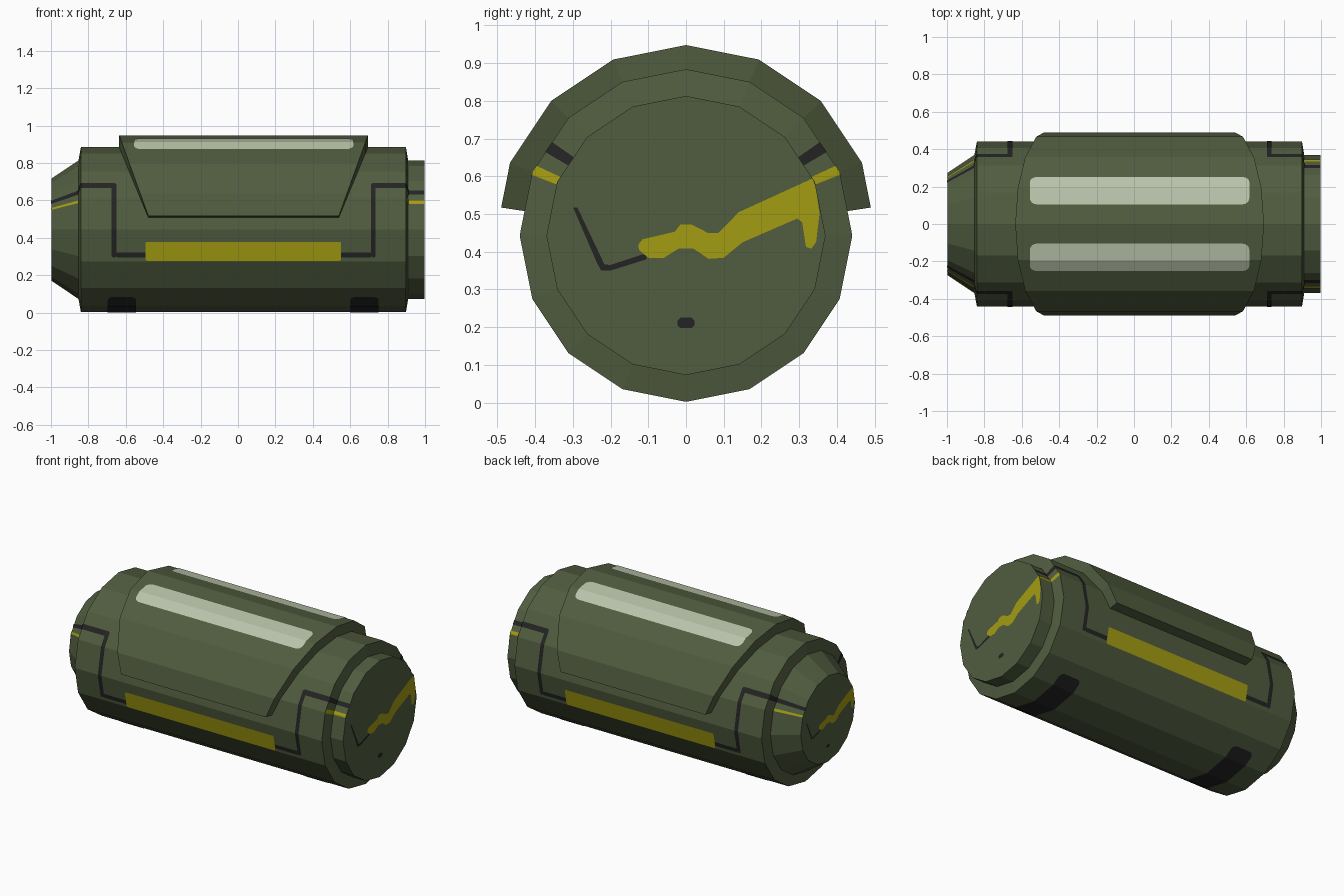
import bpy, bmesh, math
from mathutils import Vector

if "Cube" in bpy.data.objects:
    bpy.data.objects.remove(bpy.data.objects["Cube"])

ZC = 0.443          # height of the long axis
STEP = 22.5         # 16-sided section
R_BODY, R_SHELL = 0.441, 0.505


def material(name, rgb):
    m = bpy.data.materials.new(name)
    m.diffuse_color = (*rgb, 1)
    m.use_nodes = True
    m.node_tree.nodes["Principled BSDF"].inputs["Base Color"].default_value = m.diffuse_color
    return m


GREEN = material("olive green", (0.082, 0.108, 0.050))
YELLOW = material("mustard yellow", (0.370, 0.335, 0.006))
BLACK = material("charcoal", (0.017, 0.017, 0.018))
PALE = material("pale panel", (0.485, 0.546, 0.402))


def finish(bm, name, mat):
    me = bpy.data.meshes.new(name)
    bm.to_mesh(me)
    bm.free()
    me.materials.append(mat)
    ob = bpy.data.objects.new(name, me)
    bpy.context.collection.objects.link(ob)
    return ob


def on_section(x, deg, r):
    """Point on the 16-gon section; angle runs from the top towards the front."""
    half = math.radians(STEP / 2)
    rho = r * math.cos(half) / math.cos(math.radians(deg % STEP) - half)
    a = math.radians(deg)
    return Vector((x, -rho * math.sin(a), ZC + rho * math.cos(a)))


# Main canister: one lathed profile with stepped right cap and tapered left cap
PROFILE = [(-0.998, 0.273), (-0.853, 0.37), (-0.84, R_BODY),
           (0.898, R_BODY), (0.91, 0.37), (0.998, 0.37)]
CONE, RIM_L, TUBE, RIM_R, CAP = list(zip(PROFILE, PROFILE[1:]))
bm = bmesh.new()
rings = [[bm.verts.new(on_section(x, i * STEP, r)) for i in range(16)] for x, r in PROFILE]
for a, b in zip(rings, rings[1:]):
    for i in range(16):
        j = (i + 1) % 16
        bm.faces.new((a[i], a[j], b[j], b[i]))
bm.faces.new(rings[0])
bm.faces.new(rings[-1])
bmesh.ops.recalc_face_normals(bm, faces=bm.faces)
finish(bm, "canister_body", GREEN)

# Upper cover: thick shell with ends that slant inwards as it goes down
bm = bmesh.new()
ribs = []
for t in [-81.4, -67.5, -45, -22.5, 0, 22.5, 45, 67.5, 81.4]:
    half = 0.665 - (0.948 - on_section(0, t, R_SHELL).z) * 0.361
    ribs.append([bm.verts.new(on_section(0.03 + s * half, t, r))
                 for s, r in ((-1, R_SHELL), (1, R_SHELL), (1, 0.437), (-1, 0.437))])
for a, b in zip(ribs, ribs[1:]):
    for i in range(4):
        j = (i + 1) % 4
        bm.faces.new((a[i], a[j], b[j], b[i]))
bm.faces.new(ribs[0])
bm.faces.new(ribs[-1])
bmesh.ops.recalc_face_normals(bm, faces=bm.faces)
finish(bm, "upper_cover", GREEN)


def rect(x0, x1, t0, t1, rx=0.0, rt=0.0):
    """Rectangle in (x, angle), optionally with rounded corners."""
    if not rx:
        return [(x0, t0), (x1, t0), (x1, t1), (x0, t1)]
    pts = []
    corners = ((x1 - rx, t1 - rt), (x0 + rx, t1 - rt), (x0 + rx, t0 + rt), (x1 - rx, t0 + rt))
    for q, (cx, ct) in enumerate(corners):
        for k in range(5):
            a = math.pi / 2 * (q + k / 4)
            pts.append((cx + rx * math.cos(a), ct + rt * math.sin(a)))
    return pts


def decal(name, outlines, mat, both=True, lift=0.003):
    """Wrap flat outlines onto profile segments, folding them at the facet edges."""
    bm = bmesh.new()
    for seg, outline in outlines:
        (xa, ra), (xb, rb) = seg
        n = Vector((ra - rb, xb - xa)).normalized() * lift
        for side in ((1, -1) if both else (1,)):
            tmp = bmesh.new()
            tmp.faces.new([tmp.verts.new((x, t, 0)) for x, t in outline])
            for k in range(1, 16):
                bmesh.ops.bisect_plane(tmp, geom=tmp.verts[:] + tmp.edges[:] + tmp.faces[:],
                                       plane_co=(0, k * STEP, 0), plane_no=(0, 1, 0))
            for f in tmp.faces:
                pts = []
                for v in f.verts:
                    r = ra + (rb - ra) * (v.co.x - xa) / (xb - xa)
                    p = on_section(v.co.x + n.x, v.co.y, r + n.y)
                    p.y *= side
                    pts.append(p)
                face = bm.faces.new([bm.verts.new(p) for p in pts])
                face.normal_update()
                c = face.calc_center_median()
                if face.normal.dot(Vector((n.x * 300, c.y, c.z - ZC))) < 0:
                    face.normal_flip()
            tmp.free()
    bmesh.ops.remove_doubles(bm, verts=bm.verts, dist=1e-5)
    return finish(bm, name, mat)


# Pale light panels on the cover
SHELL = ((-1, R_SHELL), (1, R_SHELL))
decal("top_light_panels", [(SHELL, rect(-0.557, 0.617, 12.2, 30.2, 0.035, 4))], PALE)

# Yellow side bars and the yellow pinstripes at both ends
decal("side_bars", [(TUBE, rect(-0.495, 0.552, 98.5, 112, 0.01, 1.2))], YELLOW)
decal("end_pinstripes", [(RIM_R, rect(0.898, 0.91, 65, 68.5)),
                         (CAP, rect(0.91, 0.998, 65, 68.5)),
                         (CONE, rect(-0.998, -0.853, 65, 67.5))], YELLOW)

# Dark grooves stepping from the side bars up and out over both ends
T0, T1 = 55.1, 59.3
decal("side_grooves", [
    (TUBE, rect(0.552, 0.711, 106.2, 109.7)), (TUBE, rect(-0.65, -0.495, 106.2, 109.7)),
    (TUBE, rect(0.711, 0.736, T0, 109.7, 0.012, 1.6)), (TUBE, rect(-0.676, -0.65, T0, 109.7, 0.012, 1.6)),
    (TUBE, rect(0.725, 0.898, T0, T1)), (TUBE, rect(-0.84, -0.665, T0, T1)),
    (RIM_R, rect(0.898, 0.91, T0, T1)), (RIM_L, rect(-0.853, -0.84, T0, T1)),
    (CAP, rect(0.91, 0.998, T0, T1)), (CONE, rect(-0.998, -0.853, T0, T1))], BLACK)

# Dark rubber pads underneath
decal("bottom_pads", [(TUBE, rect(x, x + 0.152, 146, 214, 0.03, 4)) for x in (-0.697, 0.6)],
      BLACK, both=False, lift=0.002)

# Markings on the two end faces (y, z), turned half round and shrunk on the left
STREAK = [(-0.126, 0.42), (-0.115, 0.433), (-0.03, 0.453), (-0.015, 0.472), (0.015, 0.472),
          (0.06, 0.449), (0.085, 0.449), (0.14, 0.505), (0.335, 0.594), (0.345, 0.568),
          (0.354, 0.50), (0.345, 0.425), (0.332, 0.408), (0.318, 0.413), (0.308, 0.478),
          (0.295, 0.488), (0.15, 0.425), (0.10, 0.384), (0.06, 0.381), (0.02, 0.408),
          (-0.02, 0.408), (-0.06, 0.383), (-0.10, 0.384), (-0.125, 0.405)]
SCRATCH = [(-0.299, 0.517), (-0.288, 0.517), (-0.216, 0.366), (-0.20, 0.365), (-0.105, 0.396),
           (-0.105, 0.380), (-0.20, 0.350), (-0.225, 0.350), (-0.236, 0.37)]
DOT = [(-0.022, 0.204), (-0.015, 0.198), (0.015, 0.198), (0.022, 0.204),
       (0.022, 0.218), (0.015, 0.225), (-0.015, 0.225), (-0.022, 0.218)]


def end_mark(name, outline, mat):
    bm = bmesh.new()
    for s, k in ((1, 1.0), (-1, 0.273 / 0.37)):
        f = bm.faces.new([bm.verts.new((s, s * k * y, ZC + k * (z - ZC))) for y, z in outline])
        f.normal_update()
        if f.normal.x * s < 0:
            f.normal_flip()
    finish(bm, name, mat)


end_mark("end_streaks", STREAK, YELLOW)
end_mark("end_scratches", SCRATCH, BLACK)
end_mark("end_ports", DOT, BLACK)
